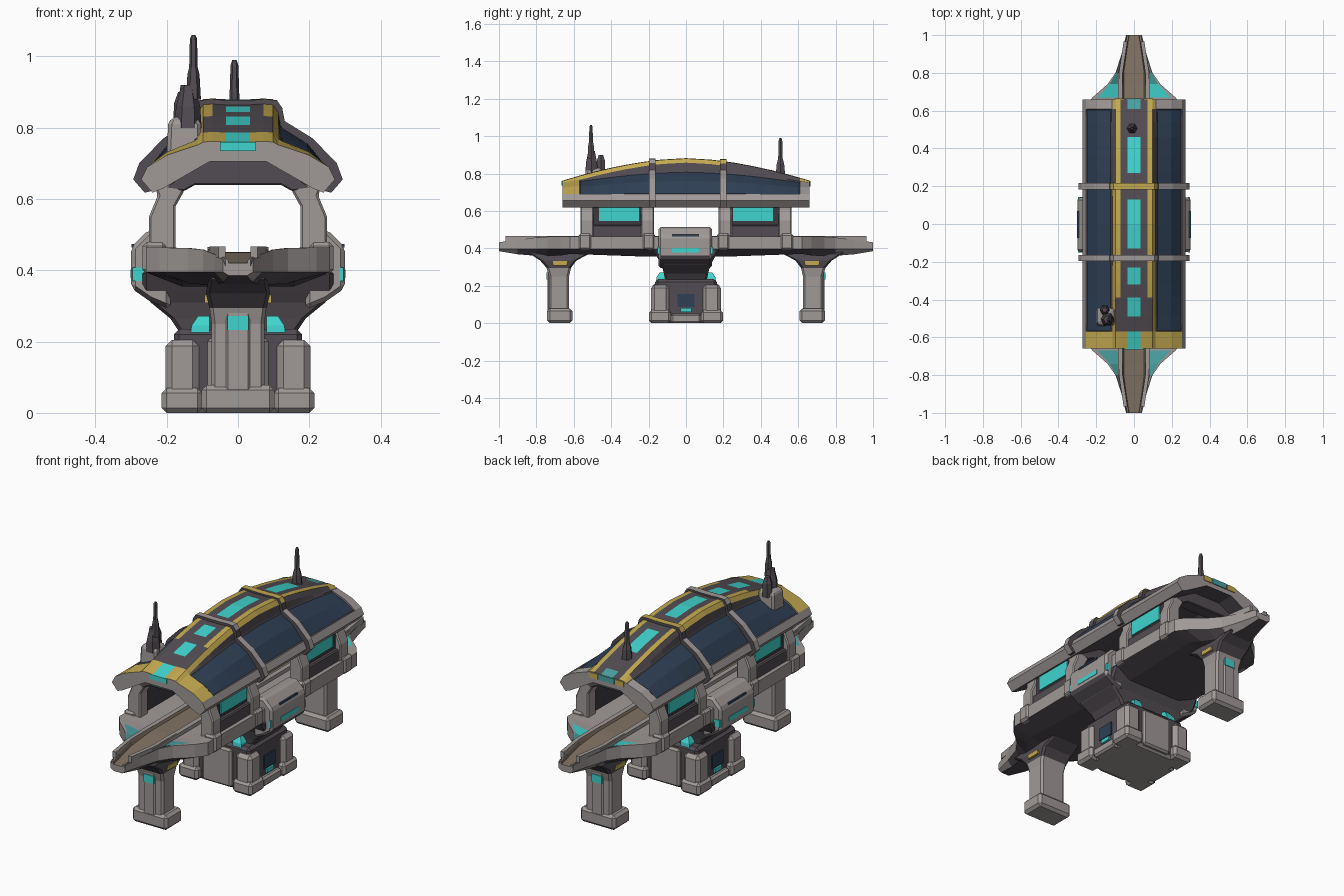
import bpy, bmesh

cube = bpy.data.objects.get("Cube")
if cube:
    bpy.data.objects.remove(cube, do_unlink=True)

COLOURS = {
    "grey": (0.35, 0.32, 0.31), "dark": (0.085, 0.073, 0.085),
    "navy": (0.028, 0.05, 0.09), "yellow": (0.55, 0.40, 0.08),
    "cyan": (0.05, 0.66, 0.62), "brown": (0.22, 0.17, 0.125),
    "teal": (0.07, 0.36, 0.36), "charcoal": (0.045, 0.042, 0.05),
}
MATS = {}
for label, rgb in COLOURS.items():
    m = bpy.data.materials.new(label + " paint")
    m.use_nodes = True
    m.diffuse_color = (*rgb, 1)
    m.node_tree.nodes["Principled BSDF"].inputs["Base Color"].default_value = (*rgb, 1)
    MATS[label] = m
ORDER = list(COLOURS)


def loft(name, rings, rule, bevel=0.0, inset=None):
    """Bridge closed rings; rule(column, centre) gives each face's colour, column -1 is a cap."""
    bm = bmesh.new()
    vs = [[bm.verts.new(p) for p in ring] for ring in rings]
    n = len(rings[0])
    tagged = [(-1, bm.faces.new(vs[0])), (-1, bm.faces.new(vs[-1]))]
    for a, b in zip(vs, vs[1:]):
        for j in range(n):
            k = (j + 1) % n
            tagged.append((j, bm.faces.new((a[j], a[k], b[k], b[j]))))
    for j, f in tagged:
        colour = rule if isinstance(rule, str) else rule(j, f.calc_center_median())
        f.material_index = ORDER.index(colour)
    bmesh.ops.recalc_face_normals(bm, faces=bm.faces)
    if inset:
        chosen = [f for f in bm.faces if f.material_index == ORDER.index(inset)]
        rim = bmesh.ops.inset_region(bm, faces=chosen, thickness=0.007, depth=-0.005)
        for f in rim["faces"]:
            f.material_index = ORDER.index("dark")
    me = bpy.data.meshes.new(name)
    bm.to_mesh(me)
    bm.free()
    for label in ORDER:
        me.materials.append(MATS[label])
    ob = bpy.data.objects.new(name, me)
    bpy.context.collection.objects.link(ob)
    if bevel:
        mod = ob.modifiers.new("soft edges", "BEVEL")
        mod.width, mod.segments = bevel, 1
    return ob


def rect(x0, x1, y0, y1, z):
    return [(x0, y0, z), (x1, y0, z), (x1, y1, z), (x0, y1, z)]


def box(name, x, y, z, colour, bevel=0.0):
    (x0, x1), (y0, y1), (z0, z1) = sorted(x), sorted(y), sorted(z)
    return loft(name, [rect(x0, x1, y0, y1, z0), rect(x0, x1, y0, y1, z1)], colour, bevel)


def mirrored(half, y):
    return [(x, y, z) for x, z in half] + [(-x, y, z) for x, z in reversed(half)]


def turned(name, x, y, steps, colour):
    """Six-sided stack of (z, radius) steps."""
    corners = [(1, 0), (.5, .87), (-.5, .87), (-1, 0), (-.5, -.87), (.5, -.87)]
    loft(name, [[(x + r * a, y + r * b, z) for a, b in corners] for z, r in steps], colour)


# Vaulted roof with a raised, chamfered spine
def roof_half(y, grow=0.0):
    t = (abs(y) / 0.66) ** 1.7
    s, d, mid = (z - drop * t + grow / 2 for z, drop in ((.88, .12), (.815, .065), (.764, .04)))
    g = grow / 2
    return [(.08, .705), (.21, .63), (.24 + grow, .618), (.272 + grow, .655), (.255 + grow, .69 + g),
            (.198 + g, mid), (.12 + g, d), (.113 + g, max(s - .022, d + .002)), (.098 + g, s),
            (.072, s + .002), (.034, s)]


WINDOWS = [(-.66, -.57), (-.49, -.39), (-.32, -.23), (-.13, .13), (.27, .46)]


def roof_rule(j, c):
    if j < 0:
        return "grey"
    k = 0 if j == 21 else min(j, 20 - j)
    if k < 2:
        return "dark"
    if k < 4:
        return "grey"
    if k == 10:
        if c.y > .61:
            return "teal"
        return "cyan" if any(a < c.y < b for a, b in WINDOWS) else "dark"
    if c.y < -.57:
        return "yellow"
    if k < 6:
        return "grey" if c.y > .61 else "navy"
    if k == 7:
        return "yellow" if c.y < .2 or c.y > .61 else "dark"
    return "yellow" if k == 8 and not -.57 < c.y < -.39 else "dark"


stations = [-.66, -.57, -.49, -.39, -.32, -.23, -.18, -.13, 0, .13, .2, .27, .36, .46, .54, .61, .66]
loft("roof", [mirrored(roof_half(y), y) for y in stations], roof_rule, inset="navy")


def rib_rule(j, c):
    k = min(j, 20 - j)
    return "dark" if k < 2 or k == 6 else "yellow" if c.y > 0 and k > 6 else "grey"


for label, y in (("front", -.18), ("rear", .2)):
    loft(label + "_roof_rib", [mirrored(roof_half(y, .022), y + o) for o in (-.017, .017)], rib_rule)

# Lights and markings on the roof end rims
box("front_rim_light", (-.05, .05), (-.665, -.655), (.735, .76), "cyan")
box("rear_rim_light", (-.045, .045), (.655, .665), (.73, .759), "teal")

# Portal frames that carry the roof: dark cross beams on grey legs
beam = [(.12, .64), (.152, .622), (.21, .63), (.09, .715)]
leg = [(.15, .625), (.175, .58), (.175, .43), (.25, .43), (.25, .55), (.225, .61), (.235, .64), (.19, .645)]
for i, y in enumerate((-.53, -.205, .21, .53)):
    ends = (y - .035, y + .035)
    loft("portal_beam_%d" % (i + 1), [mirrored(beam, e) for e in ends], "dark", .004)
    for sx, side in ((1, "left"), (-1, "right")):
        loft("portal_leg_%d_%s" % (i + 1, side), [[(sx * x, e, z) for x, z in leg] for e in ends], "grey", .006)

# Side walls, windows, sills and joint blocks
for sx, side in ((1, "left"), (-1, "right")):
    box("rear_rim_marking_" + side, (sx * .05, sx * .1), (.655, .664), (.73, .757), "yellow")
    for sy, end in ((-1, "front"), (1, "rear")):
        tag = "_%s_%s" % (end, side)
        box("wall" + tag, (sx * .19, sx * .22), (sy * .23, sy * .51), (.44, .65), "charcoal")
        box("window" + tag, (sx * .215, sx * .227), (sy * .25, sy * .465), (.545, .622), "cyan")
        box("sill" + tag, (sx * .20, sx * .24), (sy * .235, sy * .50), (.45, .525), "dark", .006)
        box("joint_outer" + tag, (sx * .20, sx * .268), (sy * .505, sy * .575), (.39, .48), "grey", .012)
        box("joint_inner" + tag, (sx * .20, sx * .268), (sy * .165, sy * .235), (.39, .48), "grey", .012)
        # Gem lights above the base corners
        loft("base_light" + tag,
             [rect(*sorted((sx * a, sx * b)), *sorted((sy * c, sy * d)), z)
              for a, b, c, d, z in ((.08, .138, .08, .162, .195), (.08, .13, .08, .158, .245),
                                    (.08, .112, .08, .14, .272))], "cyan")
        # Base corner buttresses
        box("base_corner" + tag, (sx * .11, sx * .203), (sy * .09, sy * .187), (0, .205), "grey", .018)
        box("base_foot" + tag, (sx * .10, sx * .214), (sy * .08, sy * .198), (0, .07), "grey", .014)

    # Side pod with light strips
    pod = [(.19, .505), (.25, .515), (.30, .465), (.30, .35), (.25, .315), (.19, .29)]
    loft("pod_" + side, [[(sx * x, y, z) for x, z in pod] for y in (-.148, .14)],
         lambda j, c: "dark" if c.z < .34 else "grey", .012)
    box("pod_light_" + side, (sx * .295, sx * .302), (-.075, .07), (.378, .402), "cyan")
    box("pod_stripe_" + side, (sx * .27, sx * .2995), (-.075, .07), (.464, .474), "navy")
    box("pod_end_light_" + side, (sx * (.262 if sx < 0 else .285), sx * .296), (-.152, .144), (.37, .408), "cyan")
    # Recessed service door in the base side
    box("base_door_" + side, (sx * .17, sx * .187), (-.045, .045), (.085, .155), "navy")
    box("base_door_light_" + side, (sx * .17, sx * .19), (-.03, .03), (.06, .08), "cyan")
    box("base_side_step_" + side, (sx * .15, sx * .20), (-.08, .08), (0, .05), "grey", .01)

# Long deck tapering to a nose at each end: y, half width, underside, floor, lip, kerb
half_deck = [(1.0, .042, .385, .42, .43, .432), (.9, .066, .368, .428, .445, .447),
             (.8, .098, .36, .438, .458, .458), (.74, .14, .36, .443, .462, .46),
             (.67, .22, .362, .45, .464, .465), (.62, .258, .37, .452, .464, .465),
             (.2, .262, .355, .452, .464, .465)]
deck = [(-s[0], *s[1:]) for s in half_deck] + half_deck[::-1]


def channel(w):
    return min(.06, w * .68)


def deck_half(w, under, floor, lip, kerb):
    r = channel(w)
    q = min(r + .025, w * .85)
    return [(w * .6, under), (w, .395), (w, lip), (q + (w - q) * .8, lip), (q, lip - .018),
            (q, kerb), (r, kerb), (r * .9, floor)]


def deck_rule(j, c):
    k = min(j, 14 - j)
    if j == 7 or k == 6:
        return "brown"
    if k == 3 and .66 < abs(c.y) < .78:
        return "cyan" if .66 < c.y < .73 else "teal"
    return "dark" if j == 15 or (k == 0 and abs(c.y) < .85) else "grey"


loft("deck", [mirrored(deck_half(*s), y) for y, *s in deck], deck_rule)

# Central hull funnel and base core
loft("hull_funnel", [rect(-x, x, -y, y, z) for x, y, z in
                     ((.16, .11, .22), (.19, .118, .265), (.245, .13, .31), (.268, .15, .345), (.268, .18, .40))],
     "dark", .01)
loft("base_core", [rect(-.18, .18, -.165, .165, z) for z in (0, .235)],
     lambda j, c: "grey" if c.z < .01 else "dark", .015)
for sy, end in ((-1, "front"), (1, "rear")):
    box("base_end_panel_" + end, (-.085, .085), (sy * .15, sy * .18), (.01, .21), "grey", .01)
    # End pillars
    box(end + "_pillar_foot", (-.102, .102), (sy * .607, sy * .742), (0, .078), "grey", .014)
    steps = [(.074, .625, .733, .05), (.074, .625, .733, .25), (.08, .615, .745, .295),
             (.09, .585, .78, .335), (.082, .50, .85, .38)]
    loft(end + "_pillar", [rect(-x, x, *sorted((sy * a, sy * b)), z) for x, a, b, z in steps],
         lambda j, c: "dark" if c.z > .28 else "grey", .01)
    box(end + "_pillar_rib", (-.034, .034), (sy * .72, sy * .741), (.06, .29), "grey", .006)
    box(end + "_pillar_light", (-.03, .03), (sy * .735, sy * .745), (.232, .272), "cyan")
    for sx, side in ((1, "left"), (-1, "right")):
        tag = "%s_%s" % (end, side)
        box("pillar_marker_" + tag, (sx * .08, sx * .094), (sy * .635, sy * .71), (.309, .331), "yellow")
        # Handrail along the nose kerb
        rail = [(y, channel(w)) for y, w, *_ in half_deck[1:6]] + [(.965, .035)]
        loft("nose_rail_" + tag,
             [[(sx * (r + a), sy * y, z) for a, z in ((0, .435), (.02, .435), (.02, .467), (0, .467))]
              for y, r in sorted(rail)], "grey")

# Front mast with its plinth and stub, and the rear mast
loft("front_mast_plinth", [rect(-.15 - r, -.15 + r, -.49 - r, -.49 + r, z)
                           for r, z in ((.05, .72), (.046, .81), (.036, .83))], "grey", .01)
turned("front_mast", -.14, -.505, [(.80, .038), (.86, .034), (.90, .024), (.92, .021)], "dark")
turned("front_mast_tip", -.125, -.508, [(.88, .021), (.95, .017), (.97, .012), (1.05, .010), (1.06, .005)], "dark")
turned("front_mast_stub", -.155, -.455, [(.80, .028), (.87, .024), (.90, .013)], "dark")
turned("rear_mast", -.01, .505, [(.80, .028), (.85, .023), (.88, .014), (.975, .011), (.99, .006)], "dark")
